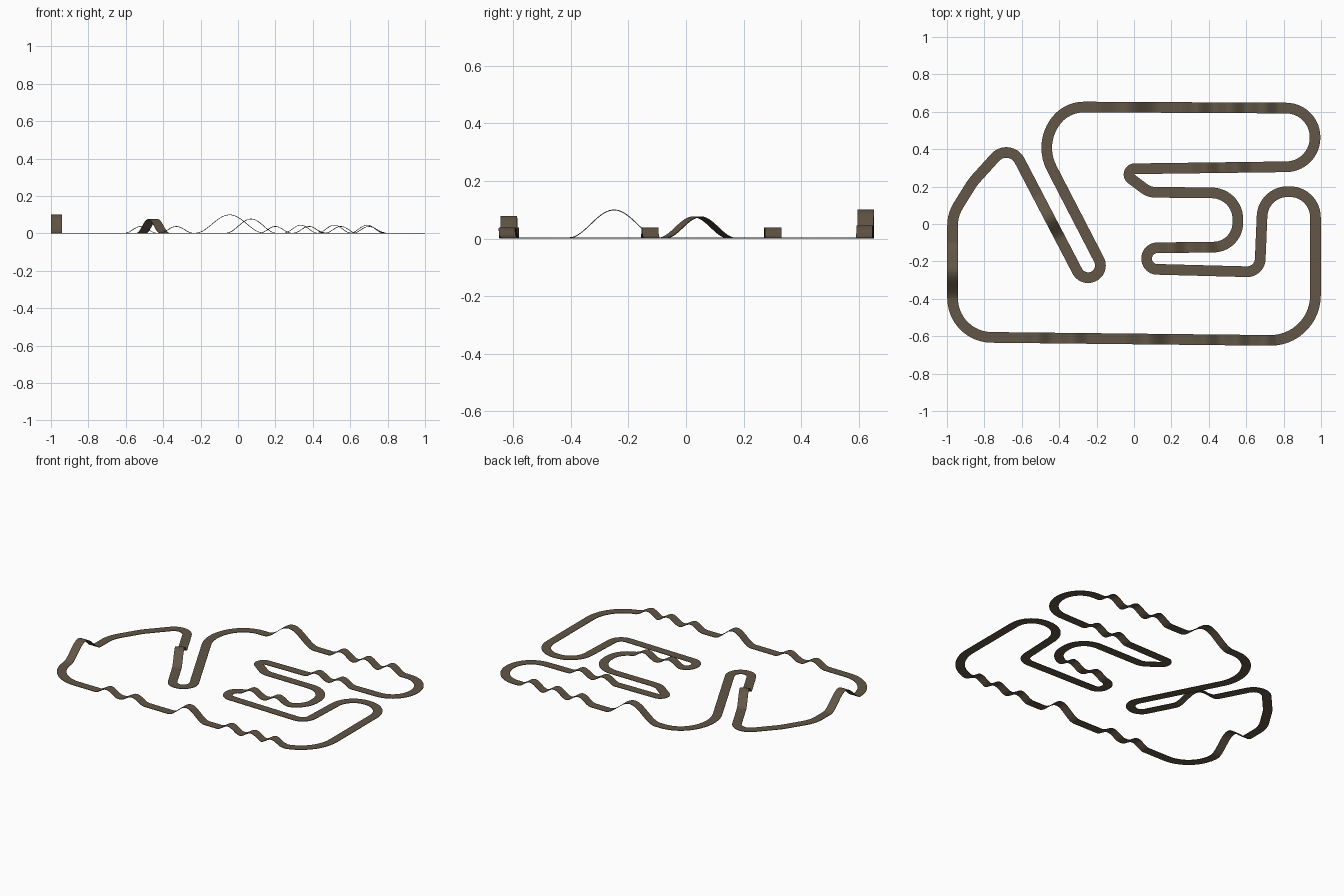
import bpy
import bmesh
import math
from mathutils import Vector

old = bpy.data.objects.get("Cube")
if old:
    bpy.data.objects.remove(old, do_unlink=True)

WIDTH = 0.057
THICKNESS = 0.003
STEP = 0.01

# Circuit corners: x, y, turning radius of the centre line
corners = [
    (-0.97, -0.604, 0.21), (0.97, -0.625, 0.24),
    (0.97, 0.173, 0.137), (0.69, 0.173, 0.137),
    (0.672, -0.257, 0.07),
    (0.068, -0.241, 0.056), (0.068, -0.128, 0.056),
    (0.555, -0.122, 0.13), (0.555, 0.165, 0.14),
    (0.08, 0.17, 0.1), (-0.085, 0.294, 0.03),
    (0.968, 0.308, 0.155), (0.968, 0.619, 0.155),
    (-0.37, 0.626, 0.19), (-0.503, 0.42, 0.235),
    (-0.157, -0.249, 0.065), (-0.273, -0.31, 0.065),
    (-0.665, 0.441, 0.08), (-0.86, 0.226, 0.3), (-0.97, 0.05, 0.2),
]

# Humps on the road: x, y, half length, height
humps = [
    (-0.52, -0.609, 0.085, 0.036), (-0.33, -0.611, 0.09, 0.036),
    (0.07, -0.615, 0.135, 0.076),
    (0.38, -0.618, 0.085, 0.036), (0.55, -0.62, 0.085, 0.036), (0.70, -0.622, 0.085, 0.036),
    (-0.045, 0.624, 0.185, 0.098),
    (0.335, 0.622, 0.09, 0.043), (0.515, 0.622, 0.09, 0.043), (0.69, 0.621, 0.09, 0.043),
    (0.38, 0.3, 0.085, 0.036), (0.55, 0.302, 0.085, 0.036),
    (0.2, -0.126, 0.085, 0.036), (0.38, -0.124, 0.085, 0.036),
    (-0.97, -0.25, 0.16, 0.098),
    (-0.455, 0.038, 0.138, 0.074),
]


def fillet(prev, here, nxt, radius):
    """Points of the arc that rounds one corner."""
    a, b = (prev - here).normalized(), (nxt - here).normalized()
    half = a.angle(b) / 2
    centre = here + (a + b).normalized() * radius / math.sin(half)
    start = here + a * radius / math.tan(half) - centre
    sweep = math.pi - 2 * half
    if a.x * b.y - a.y * b.x > 0:
        sweep = -sweep
    count = max(4, round(abs(sweep) / 0.12))
    points = []
    for i in range(count + 1):
        t = sweep * i / count
        c, s = math.cos(t), math.sin(t)
        points.append(centre + Vector((start.x * c - start.y * s, start.x * s + start.y * c)))
    return points


def centre_line():
    """Closed path with rounded corners and finely divided straights."""
    pts = [Vector(c[:2]) for c in corners]
    n = len(pts)
    arcs = [fillet(pts[i - 1], pts[i], pts[(i + 1) % n], corners[i][2]) for i in range(n)]
    path = []
    for i, arc in enumerate(arcs):
        path += arc
        end, begin = arc[-1], arcs[(i + 1) % n][0]
        count = max(1, round((begin - end).length / STEP))
        path += [end.lerp(begin, k / count) for k in range(1, count)]
    return path


def road_height(p, along):
    """Height of the road, from the humps in line with it."""
    z = 0.0
    for x, y, half, top in humps:
        d = p - Vector((x, y))
        dist = abs(d.dot(along))
        side = abs(d.x * along.y - d.y * along.x)
        if dist < half and side < 0.04:
            z = max(z, top * (1 + math.cos(math.pi * dist / half)) / 2)
    return z


# Road surface colour
earth = bpy.data.materials.new("earth_brown")
earth.use_nodes = True
colour = (0.122, 0.093, 0.061, 1)
earth.diffuse_color = colour
earth.node_tree.nodes["Principled BSDF"].inputs["Base Color"].default_value = colour

# Road ribbon
path = centre_line()
n = len(path)
bm = bmesh.new()
rungs = []
for i, p in enumerate(path):
    along = (path[(i + 1) % n] - path[i - 1]).normalized()
    across = Vector((-along.y, along.x)) * WIDTH / 2
    z = road_height(p, along)
    rungs.append([bm.verts.new((*(p + across * s), z)) for s in (1, -1)])
for i in range(n):
    (l0, r0), (l1, r1) = rungs[i], rungs[(i + 1) % n]
    bm.faces.new((l0, r0, r1, l1))

mesh = bpy.data.meshes.new("track_road")
bm.to_mesh(mesh)
bm.free()
mesh.materials.append(earth)
road = bpy.data.objects.new("track_road", mesh)
bpy.context.collection.objects.link(road)

# Thin slab, grown upward from the ground
slab = road.modifiers.new("slab", "SOLIDIFY")
slab.thickness = THICKNESS
slab.offset = 1
